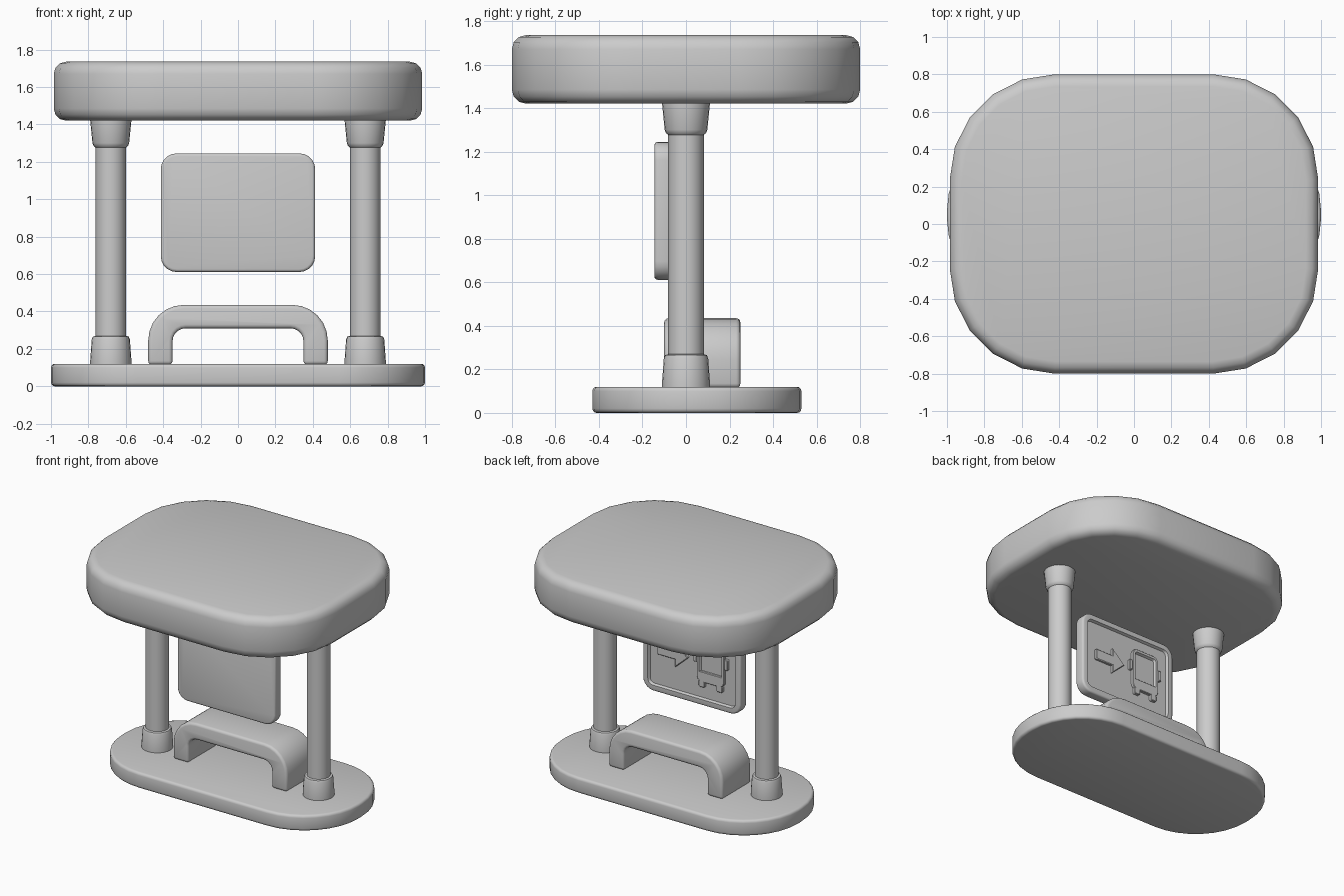
import bpy, bmesh, math

cube = bpy.data.objects.get("Cube")
if cube:
    bpy.data.objects.remove(cube, do_unlink=True)

GREY = (0.6, 0.6, 0.6, 1)
grey = bpy.data.materials.new("plain_grey")
grey.use_nodes = True
grey.diffuse_color = GREY
grey.node_tree.nodes["Principled BSDF"].inputs["Base Color"].default_value = GREY


def finish(name, bm):
    mesh = bpy.data.meshes.new(name)
    bm.to_mesh(mesh)
    bm.free()
    mesh.materials.append(grey)
    mesh.polygons.foreach_set("use_smooth", [True] * len(mesh.polygons))
    mesh.set_sharp_from_angle(angle=math.radians(40))
    obj = bpy.data.objects.new(name, mesh)
    bpy.context.collection.objects.link(obj)
    return obj


def arc(cx, cy, r, start, end, steps):
    angles = [math.radians(start + (end - start) * i / steps) for i in range(steps + 1)]
    return [(cx + r * math.cos(a), cy + r * math.sin(a)) for a in angles]


def rounded_rect(cx, cy, hx, hy, r, steps=5):
    pts = []
    for sx, sy, start in ((1, 1, 0), (-1, 1, 90), (-1, -1, 180), (1, -1, 270)):
        pts += arc(cx + sx * (hx - r), cy + sy * (hy - r), r, start, start + 90, steps)
    return pts


def prism(name, pts, axis, lo, hi, bevel, segments=3, recess=None):
    """Extrude an outline along y or z, optionally sink its far cap, round its rims."""
    bm = bmesh.new()
    place = (lambda a, b, t: (a, b, t)) if axis == "z" else (lambda a, b, t: (a, t, b))
    low = [bm.verts.new(place(a, b, lo)) for a, b in pts]
    high = [bm.verts.new(place(a, b, hi)) for a, b in pts]
    bm.faces.new(low)
    cap = bm.faces.new(high)
    n = len(pts)
    for i in range(n):
        j = (i + 1) % n
        bm.faces.new((low[i], low[j], high[j], high[i]))
    bmesh.ops.recalc_face_normals(bm, faces=bm.faces)
    if recess:
        bmesh.ops.inset_region(bm, faces=[cap], thickness=recess[0])
        bmesh.ops.inset_region(bm, faces=[cap], thickness=0.008, depth=-recess[1])
    bm.normal_update()
    rims = [e for e in bm.edges if e.is_convex and e.calc_face_angle(0) > 1.2]
    if bevel:
        bmesh.ops.bevel(bm, geom=rims, offset=bevel, segments=segments,
                        profile=0.5, affect="EDGES", clamp_overlap=True)
    return finish(name, bm)


def lathe(name, profile, x, sides=24):
    """Turn a (radius, height) profile round a vertical axis."""
    bm = bmesh.new()
    rings = [[bm.verts.new((x + a, b, z)) for a, b in arc(0, 0, r, 0, 360, sides)[:-1]]
             for r, z in profile]
    for lower, upper in zip(rings, rings[1:]):
        for i in range(sides):
            j = (i + 1) % sides
            bm.faces.new((lower[i], lower[j], upper[j], upper[i]))
    bm.faces.new(rings[0][::-1])
    bm.faces.new(rings[-1])
    return finish(name, bm)


# Base slab and roof
prism("base", rounded_rect(0, 0.05, 1, 0.48, 0.46, 8), "z", 0, 0.12, 0.02)
prism("roof", rounded_rect(0, 0, 0.985, 0.8, 0.56), "z", 1.42, 1.735, 0.065)

# Posts with flared collars at both ends
for side, x in (("right", -0.68), ("left", 0.68)):
    lathe(side + "_post", [(0.082, 0.1), (0.082, 1.44)], x)
    lathe(side + "_lower_collar",
          [(0.11, 0.11), (0.11, 0.14), (0.102, 0.25), (0.096, 0.265), (0.08, 0.27)], x)
    lathe(side + "_upper_collar",
          [(0.08, 1.275), (0.092, 1.285), (0.098, 1.3), (0.11, 1.42), (0.11, 1.43)], x)

# Bench: one bent slab with a leg at each end
outer = arc(0.29, 0.245, 0.19, 0, 90, 6)
inner = arc(0.28, 0.24, 0.07, 90, 0, 5)
half = [(0.35, 0.115), (0.48, 0.115)]
bench = half[1:] + outer + [(-x, z) for x, z in outer[::-1] + half[::-1]]
bench += [(-x, z) for x, z in inner[::-1]] + inner + half[:1]
prism("bench", bench, "y", -0.1, 0.25, 0.02)

# Hanging sign, framed on its back
prism("sign", rounded_rect(0, 0.928, 0.413, 0.317, 0.085), "y", -0.145, -0.065,
      0.015, recess=(0.045, 0.02))

# Raised arrow on the sign
tip, neck, tail, mid = 0.03, 0.14, 0.29, 0.94
arrow = [(tip, mid), (neck, mid + 0.1), (neck, mid + 0.04), (tail, mid + 0.04),
         (tail, mid - 0.04), (neck, mid - 0.04), (neck, mid - 0.1)]
prism("sign_arrow", arrow, "y", -0.095, -0.065, 0.005, 1)

# Raised bus pictogram on the sign
bus_x = -0.16
prism("sign_bus_body", rounded_rect(bus_x, 0.95, 0.115, 0.16, 0.04, 4), "y",
      -0.095, -0.063, 0.004, 1, recess=(0.022, 0.018))
prism("sign_bus_bumper", rounded_rect(bus_x, 0.835, 0.11, 0.035, 0.015, 3), "y",
      -0.095, -0.063, 0.004, 1)
for side, s in (("right", -1), ("left", 1)):
    prism(side + "_sign_bus_wheel", rounded_rect(bus_x + s * 0.075, 0.775, 0.025, 0.025, 0.01, 3),
          "y", -0.095, -0.063, 0.004, 1)
    prism(side + "_sign_bus_mirror", rounded_rect(bus_x + s * 0.13, 0.97, 0.015, 0.04, 0.008, 3),
          "y", -0.095, -0.063, 0.004, 1)
